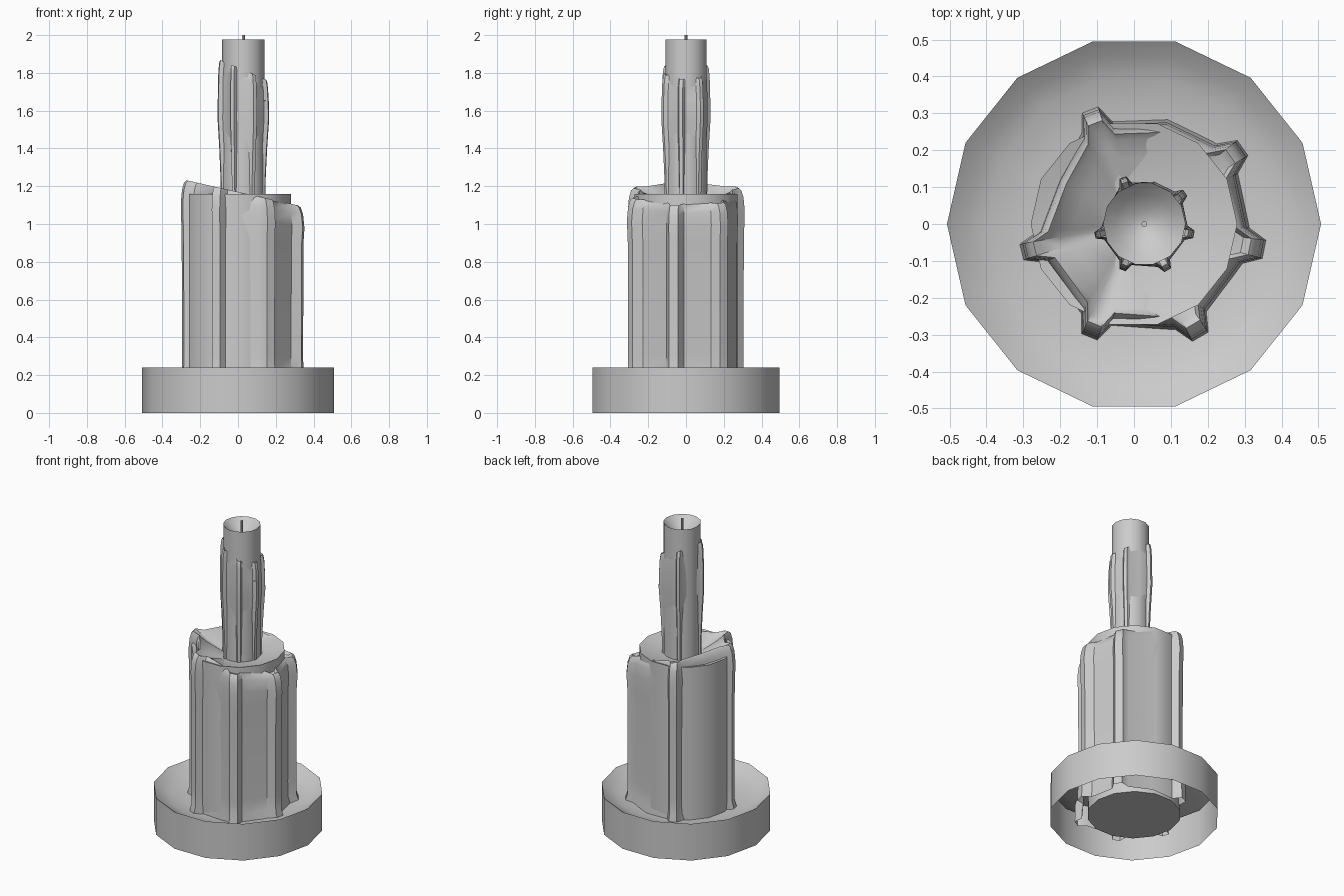
import bpy
import math
from math import cos, sin, radians

SIDES = 14

cube = bpy.data.objects.get("Cube")
if cube:
    bpy.data.objects.remove(cube, do_unlink=True)

grey = bpy.data.materials.new("plain grey")
grey.use_nodes = True
tone = (0.6, 0.6, 0.6, 1)
grey.diffuse_color = tone
grey.node_tree.nodes["Principled BSDF"].inputs["Base Color"].default_value = tone


def loft(name, rings, cap_start=True, cap_end=True, angle=40):
    """Skin a stack of equal-length rings of points."""
    n = len(rings[0])
    verts = [p for ring in rings for p in ring]
    faces = []
    for k in range(len(rings) - 1):
        for i in range(n):
            j = (i + 1) % n
            faces.append((k * n + i, k * n + j, (k + 1) * n + j, (k + 1) * n + i))
    if cap_start:
        faces.append(tuple(reversed(range(n))))
    if cap_end:
        faces.append(tuple(range(len(verts) - n, len(verts))))
    mesh = bpy.data.meshes.new(name)
    mesh.from_pydata(verts, [], faces)
    mesh.materials.append(grey)
    obj = bpy.data.objects.new(name, mesh)
    bpy.context.collection.objects.link(obj)
    bpy.ops.object.select_all(action="DESELECT")
    obj.select_set(True)
    bpy.context.view_layer.objects.active = obj
    bpy.ops.object.shade_smooth_by_angle(angle=radians(angle))
    return obj


def lathe(name, profile, x=0, sides=SIDES, cap_start=True):
    """Turn a profile of (radius, height) pairs around a vertical axis."""
    turn = 2 * math.pi / sides
    rings = [[(x + r * cos(i * turn), r * sin(i * turn), z) for i in range(sides)]
             for r, z in profile]
    return loft(name, rings, cap_start)


# Outline of melted wax: six ribs as (angle, tip radius), plus two plain corners
RIBS = [(-11, .36), (35, .36), (111, .33), (194, .312), (248.5, .328), (300.5, .355)]
polar = [(72, .294), (149, .24)]
for a, r in RIBS:
    polar += [(a - 9, r - .05), (a - 4, r), (a + 4, r), (a + 9, r - .05)]
OUTLINE = [(r * cos(radians(a)), r * sin(radians(a))) for a, r in sorted(polar)]


def wax_shell(name, x, size, levels, top, slope, floor):
    """Ribbed wax coat with a slanted lip that sinks to a hollow."""
    def ring(s, height):
        return [(x + px * s * size, py * s * size, height(px * size)) for px, py in OUTLINE]

    rings = [ring(s, lambda px, z=z: z) for z, s in levels]
    for drop, s in ((.12, .985), (.05, .965), (.012, .93), (0, .89), (.015, .83)):
        rings.append(ring(s, lambda px, d=drop: top - slope * px - d))
    for s in (.65, .4, .1):
        rings.append(ring(s, lambda px, s=s: floor + (top - slope * px - floor) * s))
    return loft(name, rings, cap_start=False)


# Dish: thin outer wall and a shallow bowl, open underneath
lathe("dish", [(.507, 0), (.507, .24), (.46, .205), (.4, .18), (.3, .16), (.02, .15)],
      cap_start=False)

# Large candle
lathe("large_candle", [(.28, .02), (.28, 1.16), (.2, 1.135), (.1, 1.12), (.01, 1.115)])
wax_shell("large_wax", 0, 1,
          [(.03, 1.03), (.15, 1.02), (.21, .97), (.3, .965), (.9, .97)],
          1.17, .2, 1.08)

# Small candle standing on the large one
lathe("small_candle", [(.112, 1.1), (.112, 1.977), (.08, 1.945), (.04, 1.915), (.005, 1.905)],
      x=.028)
wax_shell("small_wax", .018, .41,
          [(1.1, .86), (1.25, .88), (1.4, .93), (1.55, 1), (1.65, .995)],
          1.82, .38, 1.7)

# Wick
lathe("wick", [(.008, 1.89), (.008, 2)], x=.028, sides=8)
